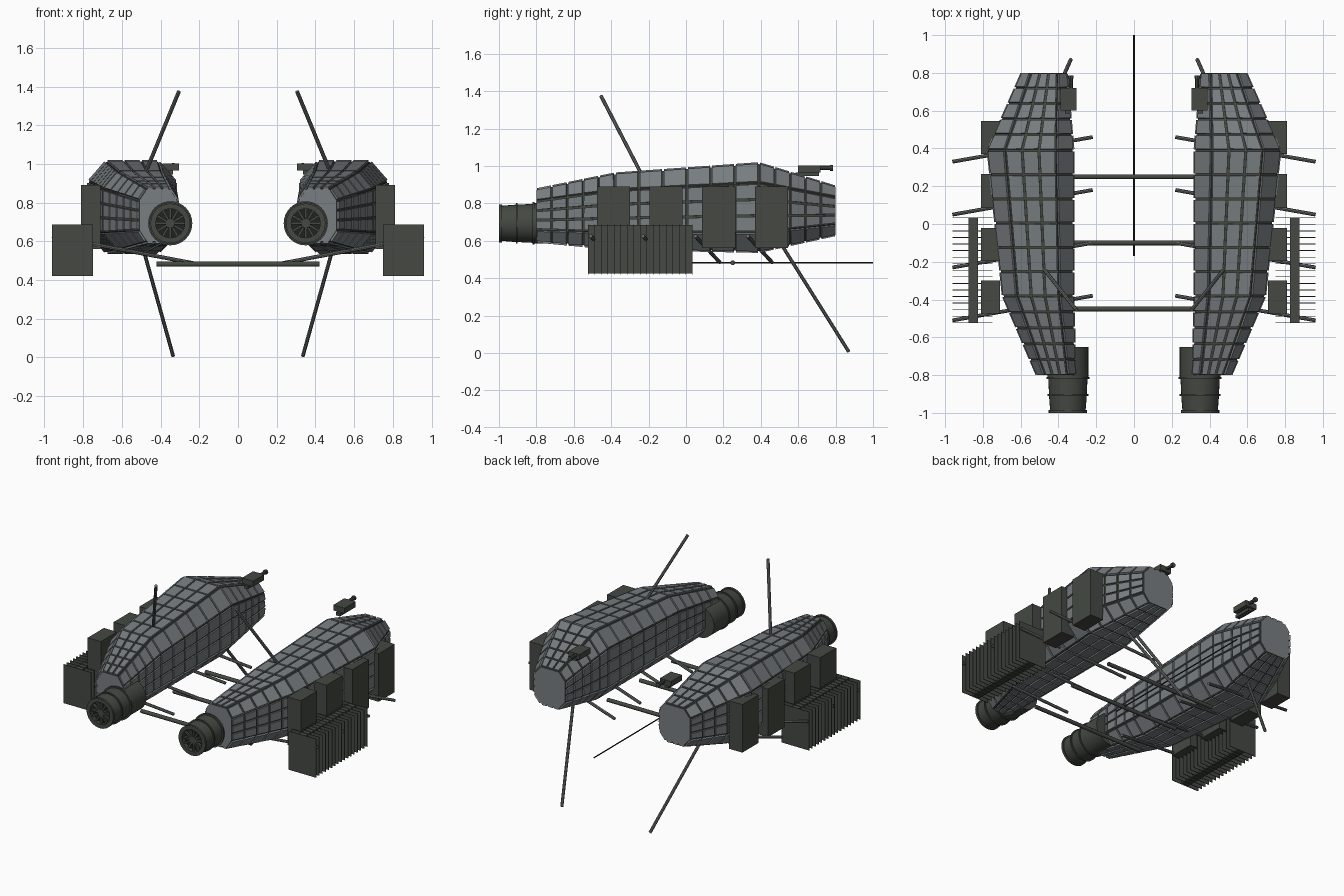
import bpy, bmesh, math
from mathutils import Vector, Matrix

cube = bpy.data.objects.get("Cube")
if cube:
    bpy.data.objects.remove(cube, do_unlink=True)


def material(name, rgb):
    m = bpy.data.materials.new(name)
    m.use_nodes = True
    m.diffuse_color = (*rgb, 1)
    m.node_tree.nodes["Principled BSDF"].inputs["Base Color"].default_value = (*rgb, 1)
    return m


PLATE = material("grey plate", (0.19, 0.21, 0.22))
DARK = material("dark green grey", (0.058, 0.066, 0.054))
ROD = material("rod grey", (0.14, 0.15, 0.15))
BLACK = material("near black", (0.015, 0.016, 0.015))


def finish(bm, name, mats, mirror=True, smooth=False):
    bmesh.ops.recalc_face_normals(bm, faces=bm.faces)
    me = bpy.data.meshes.new(name)
    bm.to_mesh(me)
    bm.free()
    ob = bpy.data.objects.new(name, me)
    bpy.context.collection.objects.link(ob)
    for m in mats:
        me.materials.append(m)
    if mirror:
        ob.modifiers.new("Mirror", "MIRROR").use_mirror_merge = False
    if smooth:
        bpy.ops.object.select_all(action="DESELECT")
        ob.select_set(True)
        bpy.context.view_layer.objects.active = ob
        bpy.ops.object.shade_smooth_by_angle(angle=math.radians(35))
    return ob


def add_box(bm, lo, hi):
    lo, hi = Vector(lo), Vector(hi)
    mat = Matrix.Translation((lo + hi) / 2) @ Matrix.Diagonal((*(hi - lo), 1))
    bmesh.ops.create_cube(bm, size=1, matrix=mat)


def add_rod(bm, a, b, r, r2=None, sides=8):
    a, b = Vector(a), Vector(b)
    d = b - a
    mat = Matrix.Translation((a + b) / 2) @ d.to_track_quat("Z", "Y").to_matrix().to_4x4()
    bmesh.ops.create_cone(bm, cap_ends=True, segments=sides, radius1=r,
                          radius2=r if r2 is None else r2, depth=d.length, matrix=mat)


def lerp(a, b, t):
    return [p + (q - p) * t for p, q in zip(a, b)]


# Hull: chamfered sections (y, inner x, outer x, bottom z, top z), split into panel rows
STATIONS = [(-0.8, 0.315, 0.51, 0.60, 0.87), (-0.38, 0.325, 0.69, 0.56, 0.955),
            (0.39, 0.325, 0.77, 0.545, 1.01), (0.8, 0.36, 0.59, 0.635, 0.885)]
rows = []
for (a, b), n in zip(zip(STATIONS, STATIONS[1:]), (5, 6, 5)):
    rows += [lerp(a, b, i / n) for i in range(n)]
rows.append(STATIONS[-1])


def section(y, x0, x1, z0, z1):
    cx, cz = (x1 - x0) * 0.2, (z1 - z0) * 0.22
    corners = [(x0 + cx, z1), (x1 - cx, z1), (x1, z1 - cz), (x1, z0 + cz),
               (x1 - cx, z0), (x0 + cx, z0), (x0, z0 + cz), (x0, z1 - cz)]
    pts = []
    for i, c in enumerate(corners):
        n = (3, 1)[i % 2]
        pts += [lerp(c, corners[(i + 1) % 8], k / n) for k in range(n)]
    return [(x, y, z) for x, z in pts]


bm = bmesh.new()
rings = [[bm.verts.new(p) for p in section(*r)] for r in rows]
count = len(rings[0])
panels = [bm.faces.new((r[i], r[(i + 1) % count], s[(i + 1) % count], s[i]))
          for r, s in zip(rings, rings[1:]) for i in range(count)]
caps = [bm.faces.new(rings[0]), bm.faces.new(rings[-1])]
bmesh.ops.recalc_face_normals(bm, faces=bm.faces)
# Raised armour panels leave dark seams between them
seams = bmesh.ops.inset_individual(bm, faces=panels, thickness=0.0075)["faces"]
bmesh.ops.inset_individual(bm, faces=panels, thickness=0.0005, depth=0.01)
for f in seams:
    f.material_index = 1
finish(bm, "armoured_hull", [PLATE, DARK])

# Engine: turned profile (y, radius) around the engine axis
EX, EZ = 0.35, 0.693
PROFILE = [(-0.65, 0), (-0.65, 0.108), (-0.81, 0.108), (-0.81, 0.114), (-0.82, 0.114),
           (-0.82, 0.104), (-0.9, 0.1), (-0.9, 0.108), (-0.91, 0.108), (-0.91, 0.1),
           (-0.985, 0.094), (-0.985, 0.102), (-1.0, 0.102), (-1.0, 0.075),
           (-0.97, 0.075), (-0.97, 0)]
bm = bmesh.new()
vs = [bm.verts.new((EX + r, y, EZ)) for y, r in PROFILE]
edges = [bm.edges.new(p) for p in zip(vs, vs[1:])]
bmesh.ops.spin(bm, geom=vs + edges, cent=(EX, 0, EZ), axis=(0, 1, 0),
               angle=math.tau, steps=32)
bmesh.ops.remove_doubles(bm, verts=bm.verts, dist=0.0002)
for f in bm.faces:
    c = f.calc_center_median()
    if c.y < -0.96 and math.hypot(c.x - EX, c.z - EZ) < 0.073:
        f.material_index = 1
finish(bm, "engine_casing", [DARK, BLACK], smooth=True)

# Intake fan: hub and radial blades
bm = bmesh.new()
add_rod(bm, (EX, -0.965, EZ), (EX, -0.99, EZ), 0.032, 0.024, 16)
for i in range(12):
    blade = bmesh.new()
    add_box(blade, (0.02, -0.988, -0.006), (0.076, -0.972, 0.006))
    blade.transform(Matrix.Translation((EX, 0, EZ)) @ Matrix.Rotation(i * math.tau / 12, 4, "Y"))
    tmp = bpy.data.meshes.new("blade")
    blade.to_mesh(tmp)
    blade.free()
    bm.from_mesh(tmp)
    bpy.data.meshes.remove(tmp)
finish(bm, "intake_fan", [DARK])

# Equipment boxes on the outer flank
bm = bmesh.new()
for y0, y1 in ((-0.475, -0.3), (-0.195, -0.02), (0.085, 0.265), (0.37, 0.545)):
    add_box(bm, (0.71, y0, 0.56), (0.81, y1, 0.89))
finish(bm, "side_boxes", [DARK])

# Radiator: spine with thin cross fins
bm = bmesh.new()
add_box(bm, (0.825, -0.525, 0.425), (0.875, 0.035, 0.683))
FINS = 17
for i in range(FINS):
    y = -0.523 + i * 0.556 / (FINS - 1)
    add_box(bm, (0.75, y - 0.002, 0.42), (0.96, y + 0.002, 0.686))
finish(bm, "radiator_fins", [DARK])

# Slanted struts running through the hull out to the radiator
bm = bmesh.new()
for y in (0.46, 0.18, -0.1, -0.38):
    add_rod(bm, (0.22, y, 0.485), (0.96, y - 0.13, 0.625), 0.01)
finish(bm, "slanted_struts", [ROD], smooth=True)

# Antennas above and below
bm = bmesh.new()
add_rod(bm, (0.305, -0.455, 1.375), (0.48, -0.235, 0.95), 0.01)
add_rod(bm, (0.335, 0.87, 0.007), (0.495, 0.51, 0.58), 0.01)
finish(bm, "antennas", [ROD], smooth=True)

# Small turret
bm = bmesh.new()
add_box(bm, (0.305, 0.6, 0.965), (0.39, 0.72, 1.003))
add_box(bm, (0.335, 0.585, 0.945), (0.365, 0.71, 0.966))
add_rod(bm, (0.335, 0.71, 0.99), (0.335, 0.78, 0.99), 0.011)
add_rod(bm, (0.335, 0.77, 0.99), (0.335, 0.785, 0.99), 0.016)
finish(bm, "turret", [DARK])

# Cross beams joining the hulls
bm = bmesh.new()
for y in (0.25, -0.1, -0.45):
    add_rod(bm, (-0.42, y, 0.482), (0.42, y, 0.482), 0.013, sides=12)
finish(bm, "cross_beams", [DARK], mirror=False, smooth=True)

# Long central boom
bm = bmesh.new()
add_rod(bm, (0, -0.17, 0.482), (0, 1.0, 0.482), 0.004)
finish(bm, "central_boom", [BLACK], mirror=False, smooth=True)
